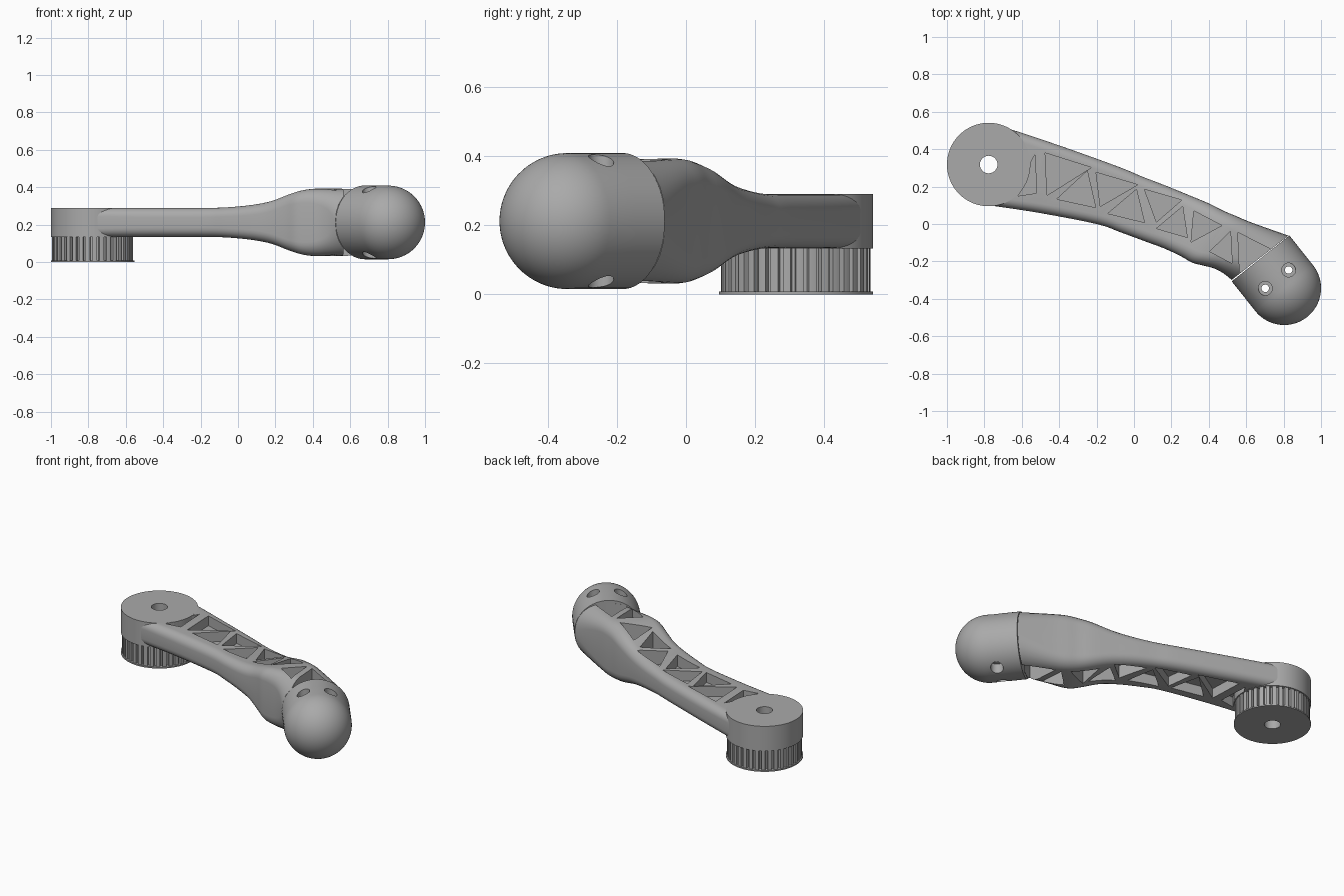
import bpy, bmesh, math
from mathutils import Vector, Matrix

if "Cube" in bpy.data.objects:
    bpy.data.objects.remove(bpy.data.objects["Cube"])

MID = 0.212                      # mid-height of the arm
HUB = Vector((-0.777, 0.318))    # pulley axis
BALL = Vector((0.803, -0.343))   # ball centre
AXIS = Vector((-0.62, 0.78)).normalized()   # ball head axis

grey = bpy.data.materials.new("grey plastic")
grey.diffuse_color = (0.4, 0.4, 0.4, 1)
grey.use_nodes = True
grey.node_tree.nodes["Principled BSDF"].inputs["Base Color"].default_value = grey.diffuse_color


def make(name, bm):
    bmesh.ops.recalc_face_normals(bm, faces=bm.faces)
    me = bpy.data.meshes.new(name)
    bm.to_mesh(me)
    bm.free()
    me.materials.append(grey)
    ob = bpy.data.objects.new(name, me)
    bpy.context.collection.objects.link(ob)
    return ob


def loft(name, rings):
    """Closed skin over rings with equal point counts."""
    bm = bmesh.new()
    vs = [[bm.verts.new(p) for p in r] for r in rings]
    n = len(vs[0])
    for a, b in zip(vs, vs[1:]):
        for i in range(n):
            j = (i + 1) % n
            bm.faces.new((a[i], a[j], b[j], b[i]))
    bm.faces.new(vs[0][::-1])
    bm.faces.new(vs[-1])
    return make(name, bm)


def prism(name, pts, z0, z1):
    return loft(name, [[(x, y, z) for x, y in pts] for z in (z0, z1)])


def circle(c, r, n=64):
    return [(c[0] + r * math.cos(2 * math.pi * i / n),
             c[1] + r * math.sin(2 * math.pi * i / n)) for i in range(n)]


def cut(ob, cutters):
    """Subtract the cutters, bake the result and remove them."""
    for c in cutters:
        c.hide_render = True
        m = ob.modifiers.new("cut", 'BOOLEAN')
        m.operation, m.solver, m.object = 'DIFFERENCE', 'EXACT', c
    dg = bpy.context.evaluated_depsgraph_get()
    me = bpy.data.meshes.new_from_object(ob.evaluated_get(dg))
    ob.modifiers.clear()
    ob.data = me
    for c in cutters:
        bpy.data.objects.remove(c)


def bore():
    return prism("bore_cutter", circle(HUB, 0.047, 48), -0.1, 0.5)


# Round hub
hub = prism("hub", circle(HUB, 0.223, 96), 0.133, 0.29)
cut(hub, [bore()])

# Toothed pulley and its flange
TEETH = 36
teeth = []
for i in range(TEETH):
    for f, r in ((0.0, 0.216), (0.3, 0.217), (0.6, 0.216), (0.66, 0.198), (0.94, 0.198)):
        a = 2 * math.pi * (i + f) / TEETH
        teeth.append((HUB.x + r * math.cos(a), HUB.y + r * math.sin(a)))
pulley = prism("pulley", teeth, 0.004, 0.134)
cut(pulley, [bore()])
flange = prism("pulley_flange", circle(HUB, 0.223, 96), 0.0, 0.008)
cut(flange, [bore()])

# Arm stations: back edge x y, front edge x y, half height, corner radius
stations = [
    (-0.70, 0.52, -0.775, 0.10, 0.0775, 0.045),
    (-0.40, 0.42, -0.51, 0.06, 0.0775, 0.05),
    (-0.08, 0.305, -0.20, 0.00, 0.0775, 0.05),
    (0.04, 0.255, -0.07, -0.045, 0.081, 0.05),
    (0.17, 0.205, 0.06, -0.093, 0.094, 0.055),
    (0.28, 0.16, 0.16, -0.13, 0.115, 0.06),
    (0.40, 0.11, 0.25, -0.172, 0.152, 0.065),
    (0.48, 0.07, 0.31, -0.206, 0.172, 0.07),
    (0.54, 0.045, 0.37, -0.222, 0.180, 0.075),
    (0.61, 0.015, 0.43, -0.238, 0.180, 0.085),
    (0.70, -0.018, 0.48, -0.265, 0.178, 0.11),
    (0.826, -0.062, 0.522, -0.299, 0.178, 0.16),
]


def smooth(rows, steps):
    """Catmull-Rom interpolation between stations."""
    out = []
    for i in range(len(rows) - 1):
        p0, p1 = rows[max(i - 1, 0)], rows[i]
        p2, p3 = rows[i + 1], rows[min(i + 2, len(rows) - 1)]
        for s in range(steps):
            t = s / steps
            out.append([0.5 * (2 * b + (c - a) * t + (2 * a - 5 * b + 4 * c - d) * t * t
                               + (3 * b - a - 3 * c + d) * t ** 3)
                        for a, b, c, d in zip(p0, p1, p2, p3)])
    return out + [list(rows[-1])]


def section(ux, uy, lx, ly, h, r):
    up, lo = Vector((ux, uy)), Vector((lx, ly))
    mid, w = (up + lo) / 2, (up - lo).length / 2
    u = (up - lo).normalized()
    ring = []
    for k, (sx, sz) in enumerate(((1, 1), (-1, 1), (-1, -1), (1, -1))):
        for j in range(7):
            a = math.pi / 2 * (k + j / 6)
            p = mid + u * (sx * (w - r) + r * math.cos(a))
            ring.append((p.x, p.y, MID + sz * (h - r) + r * math.sin(a)))
    return ring


arm = loft("arm", [section(*s) for s in smooth(stations, 4)])

# Truss pockets on both faces, leaving a thin web in the middle
pockets = [
    [(-0.53, 0.37), (-0.52, 0.165), (-0.62, 0.15), (-0.575, 0.22), (-0.555, 0.325)],
    [(-0.475, 0.38), (-0.228, 0.302), (-0.465, 0.153)],
    [(-0.25, 0.284), (-0.205, 0.088), (-0.413, 0.133)],
    [(-0.203, 0.276), (0.02, 0.21), (-0.18, 0.094)],
    [(0.013, 0.185), (0.056, 0.008), (-0.14, 0.056)],
    [(0.056, 0.185), (0.255, 0.128), (0.12, 0.01)],
    [(0.26, 0.094), (0.285, -0.072), (0.12, -0.024)],
    [(0.32, 0.07), (0.47, -0.008), (0.305, -0.097)],
    [(0.516, -0.04), (0.525, -0.211), (0.405, -0.147)],
    [(0.555, -0.045), (0.733, -0.136), (0.565, -0.262)],
]
WEB = 0.015
cutters = [bore()]
for p in pockets:
    cutters.append(prism("pocket_cutter", p, MID + WEB, 0.6))
    cutters.append(prism("pocket_cutter", p, -0.2, MID - WEB))
cut(arm, cutters)

# Ball head: half sphere with a short cylinder towards the arm
R, LEN = 0.197, 0.203
profile = [(R * math.cos(a), R * math.sin(a))
           for a in (math.radians(-88 + 88 * i / 20) for i in range(21))]
profile += [(R, LEN * 0.5), (R, LEN)]
place = Matrix.Translation((BALL.x, BALL.y, MID)) @ \
    Vector((AXIS.x, AXIS.y, 0)).to_track_quat('Z', 'Y').to_matrix().to_4x4()
head = loft("ball_head", [[place @ Vector((x, y, h)) for x, y in circle((0, 0), r, 64)]
                          for r, h in profile])

# Counterbored screw holes in the head
cutters = []
for c in ((0.827, -0.246), (0.702, -0.344)):
    cutters.append(prism("screw_cutter", circle(c, 0.02, 24), -0.2, 0.6))
    cutters.append(prism("screw_cutter", circle(c, 0.037, 32), 0.345, 0.6))
    cutters.append(prism("screw_cutter", circle(c, 0.037, 32), -0.2, 0.079))
cut(head, cutters)

# Smooth shading with crisp edges
bpy.ops.object.select_all(action='DESELECT')
for ob in (hub, pulley, flange, arm, head):
    ob.select_set(True)
bpy.context.view_layer.objects.active = arm
bpy.ops.object.shade_smooth_by_angle(angle=math.radians(30))
